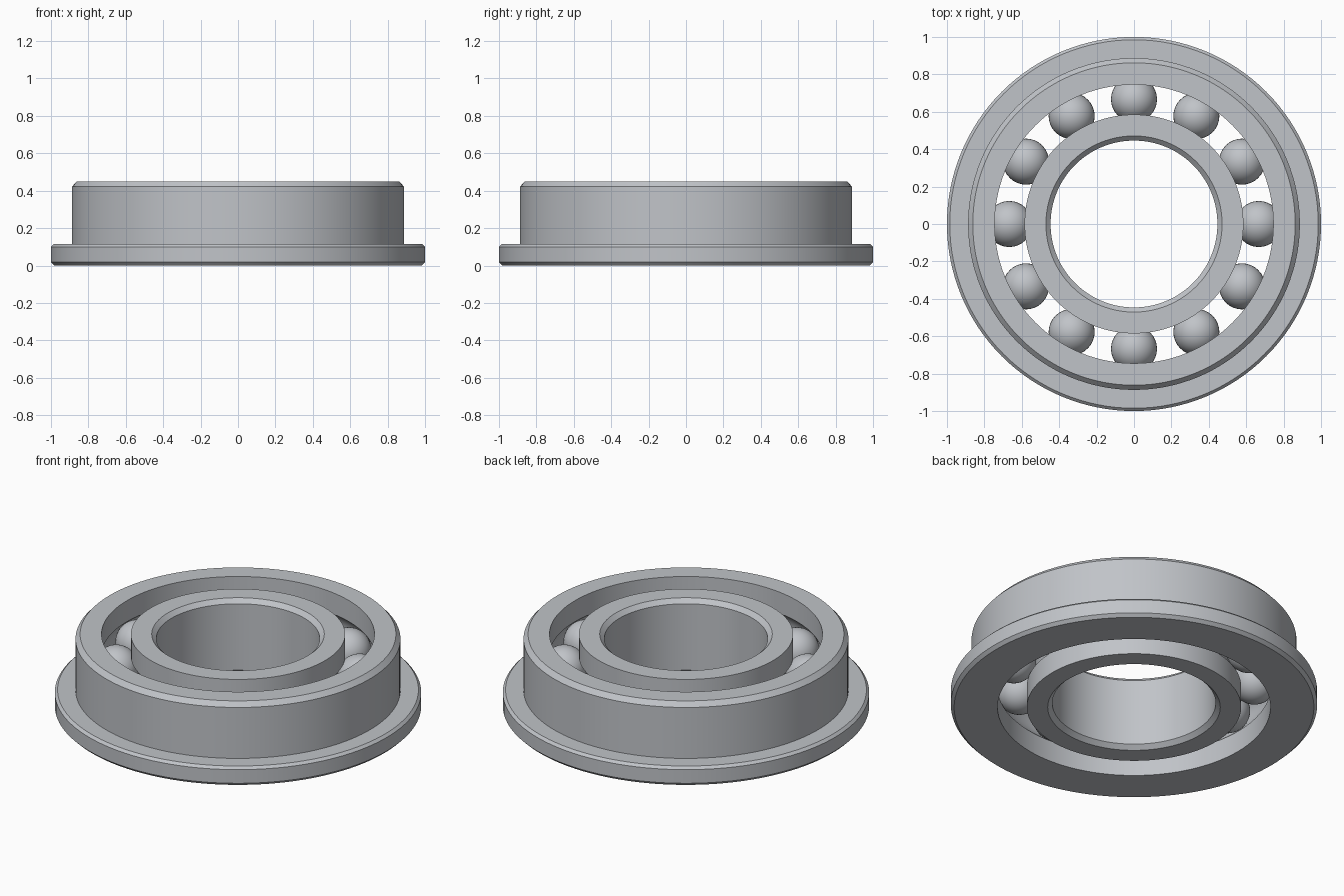
import bpy, bmesh, math
from mathutils import Matrix, Vector

cube = bpy.data.objects.get("Cube")
if cube:
    bpy.data.objects.remove(cube, do_unlink=True)

HEIGHT = 0.45
MID = HEIGHT / 2
PITCH = 0.667          # radius of the circle of ball centres
BALL = 0.123
GROOVE = 0.125
BALL_COUNT = 12
SEGMENTS = 128

steel = bpy.data.materials.new("steel grey")
steel.use_nodes = True
colour = (0.53, 0.55, 0.58, 1)
steel.diffuse_color = colour
steel.node_tree.nodes["Principled BSDF"].inputs["Base Color"].default_value = colour


def finish(bm, name):
    bmesh.ops.recalc_face_normals(bm, faces=bm.faces)
    mesh = bpy.data.meshes.new(name)
    bm.to_mesh(mesh)
    bm.free()
    mesh.materials.append(steel)
    obj = bpy.data.objects.new(name, mesh)
    bpy.context.collection.objects.link(obj)
    bpy.ops.object.select_all(action='DESELECT')
    obj.select_set(True)
    bpy.context.view_layer.objects.active = obj
    bpy.ops.object.shade_smooth_by_angle(angle=math.radians(30))
    return obj


def lathe(name, profile):
    """Revolve a closed (radius, height) profile about z."""
    bm = bmesh.new()
    verts = [bm.verts.new((r, 0, z)) for r, z in profile]
    edges = [bm.edges.new((a, b)) for a, b in zip(verts, verts[1:] + verts[:1])]
    bmesh.ops.spin(bm, geom=verts + edges, cent=(0, 0, 0), axis=(0, 0, 1),
                   angle=math.tau, steps=SEGMENTS, use_merge=True)
    bmesh.ops.remove_doubles(bm, verts=bm.verts, dist=0.0001)
    return finish(bm, name)


def groove(wall, steps=14):
    """Ball track cut into a wall, listed from bottom to top."""
    side = 1 if wall > PITCH else -1
    half = math.acos(abs(wall - PITCH) / GROOVE)
    angles = [half * (2 * i / steps - 1) for i in range(steps + 1)]
    return [(PITCH + side * GROOVE * math.cos(a), MID + GROOVE * math.sin(a))
            for a in angles]


# Outer ring with a chamfered flange at the bottom
lathe("outer_ring", [(0.745, 0), (0.982, 0), (1.0, 0.018), (1.0, 0.1),
                     (0.985, 0.115), (0.887, 0.115), (0.887, 0.422),
                     (0.862, HEIGHT), (0.745, HEIGHT)] + groove(0.745)[::-1])

# Inner ring with a chamfered bore
lathe("inner_ring", [(0.585, HEIGHT), (0.471, HEIGHT), (0.446, HEIGHT - 0.025),
                     (0.446, 0.025), (0.471, 0), (0.585, 0)] + groove(0.585))

# Balls spaced evenly around the track
for i in range(BALL_COUNT):
    turn = Matrix.Rotation(math.tau * i / BALL_COUNT, 4, 'Z')
    bm = bmesh.new()
    bmesh.ops.create_uvsphere(bm, u_segments=32, v_segments=20, radius=BALL)
    ball = finish(bm, f"ball_{i + 1}")
    ball.location = turn @ Vector((PITCH, 0, MID))
